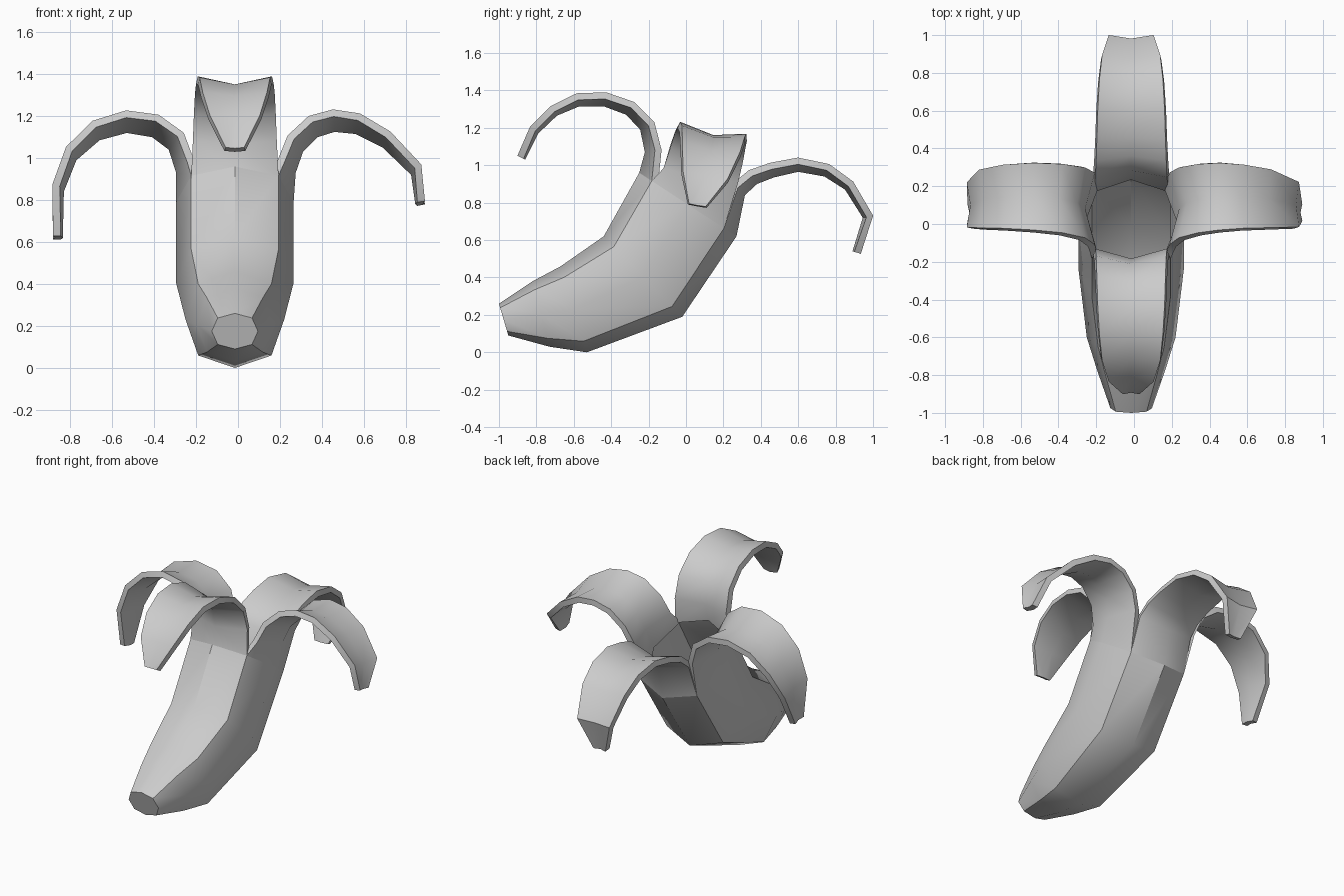
import bpy, math
from mathutils import Vector

if "Cube" in bpy.data.objects:
    bpy.data.objects.remove(bpy.data.objects["Cube"])

X0 = -0.015  # sideways centre of the body


def make_object(name, verts, faces, angle=40):
    mesh = bpy.data.meshes.new(name)
    mesh.from_pydata(verts, [], faces)
    ob = bpy.data.objects.new(name, mesh)
    bpy.context.collection.objects.link(ob)
    bpy.ops.object.select_all(action='DESELECT')
    ob.select_set(True)
    bpy.context.view_layer.objects.active = ob
    return ob


def smooth(angle=40):
    bpy.ops.object.shade_smooth_by_angle(angle=math.radians(angle))


# Body: eight-sided rings given by upper (y, z), lower (y, z), half width
RINGS = [((-1.00, 0.26), (-0.95, 0.09), 0.11),
         ((-0.82, 0.38), (-0.73, 0.03), 0.18),
         ((-0.67, 0.46), (-0.53, 0.00), 0.235),
         ((-0.44, 0.62), (-0.02, 0.19), 0.28),
         ((-0.25, 0.96), (0.27, 0.62), 0.28)]


def ring(top, bottom, width):
    pts = []
    for k in range(8):
        a = k * math.pi / 4
        s = 1.05 if k % 2 else 1.0
        c, w = math.cos(a) * s, math.sin(a) * s
        y, z = [(t + b) / 2 + (t - b) / 2 * c for t, b in zip(top, bottom)]
        pts.append(Vector((X0 + width * w, y, z)))
    return pts


rings = [ring(*r) for r in RINGS]
verts = [p for r in rings for p in r]
faces = [tuple(range(7, -1, -1))]
for i in range(len(rings) - 1):
    for k in range(8):
        n = (k + 1) % 8
        faces.append((i * 8 + k, i * 8 + n, i * 8 + 8 + n, i * 8 + 8 + k))
make_object("fruit_body", verts, faces)
smooth()

# Peel strips: shared half width, edge curl and (side strips) shift along y
HALF = [0.20, 0.195, 0.19, 0.185, 0.175, 0.16, 0.125, 0.05]
CURL = [0.055, 0.05, 0.045, 0.04, 0.035, 0.025, 0.02, 0.01]
SHIFT = [0.08, 0.11, 0.13, 0.14, 0.14, 0.13, 0.10, 0.06]


def peel(name, out, rim, path):
    """Outer skin follows path (distance out, z); solidify adds the inside."""
    o = Vector((out[0], out[1], 0))
    u = o.cross(Vector((0, 0, 1)))
    rows = [[rings[-1][(rim + j) % 8] for j in (1, 0, -1)]]
    for i, (d, z) in enumerate(path):
        a, b = path[max(i - 1, 0)], path[min(i + 1, len(path) - 1)]
        t = Vector((b[0] - a[0], b[1] - a[1])).normalized()
        inner = o * -t.y + Vector((0, 0, t.x))
        centre = o * d + Vector((0, 0, z))
        centre += Vector((0, SHIFT[i], 0)) if out[0] else Vector((X0, 0, 0))
        row = []
        for s in (-1, 0, 1):
            p = centre + u * (s * HALF[i]) + inner * (CURL[i] * abs(s))
            p.z -= 0.18 * u.y * s * HALF[i]
            row.append(p)
        rows.append(row)
    verts = [p for r in rows for p in r]
    faces = [(i * 3 + c, i * 3 + c + 1, i * 3 + c + 4, i * 3 + c + 3)
             for i in range(len(rows) - 1) for c in range(2)]
    ob = make_object(name, verts, faces)
    mod = ob.modifiers.new("thickness", 'SOLIDIFY')
    mod.thickness = 0.037
    mod.offset = 1
    bpy.ops.object.modifier_apply(modifier=mod.name)
    smooth()


peel("front_peel", (0, -1), 0,
     [(0.22, 1.07), (0.245, 1.19), (0.32, 1.27), (0.44, 1.315),
      (0.57, 1.315), (0.69, 1.265), (0.79, 1.17), (0.86, 1.03)])
peel("right_peel", (1, 0), 2,
     [(0.275, 0.93), (0.31, 1.03), (0.38, 1.10), (0.46, 1.125),
      (0.56, 1.115), (0.69, 1.05), (0.825, 0.92), (0.845, 0.78)])
peel("back_peel", (0, 1), 4,
     [(0.315, 0.84), (0.38, 0.90), (0.47, 0.935), (0.60, 0.965),
      (0.74, 0.94), (0.85, 0.87), (0.945, 0.72), (0.89, 0.54)])
peel("left_peel", (-1, 0), 6,
     [(0.295, 0.93), (0.33, 1.04), (0.41, 1.10), (0.53, 1.12),
      (0.66, 1.085), (0.77, 0.99), (0.83, 0.84), (0.835, 0.62)])
